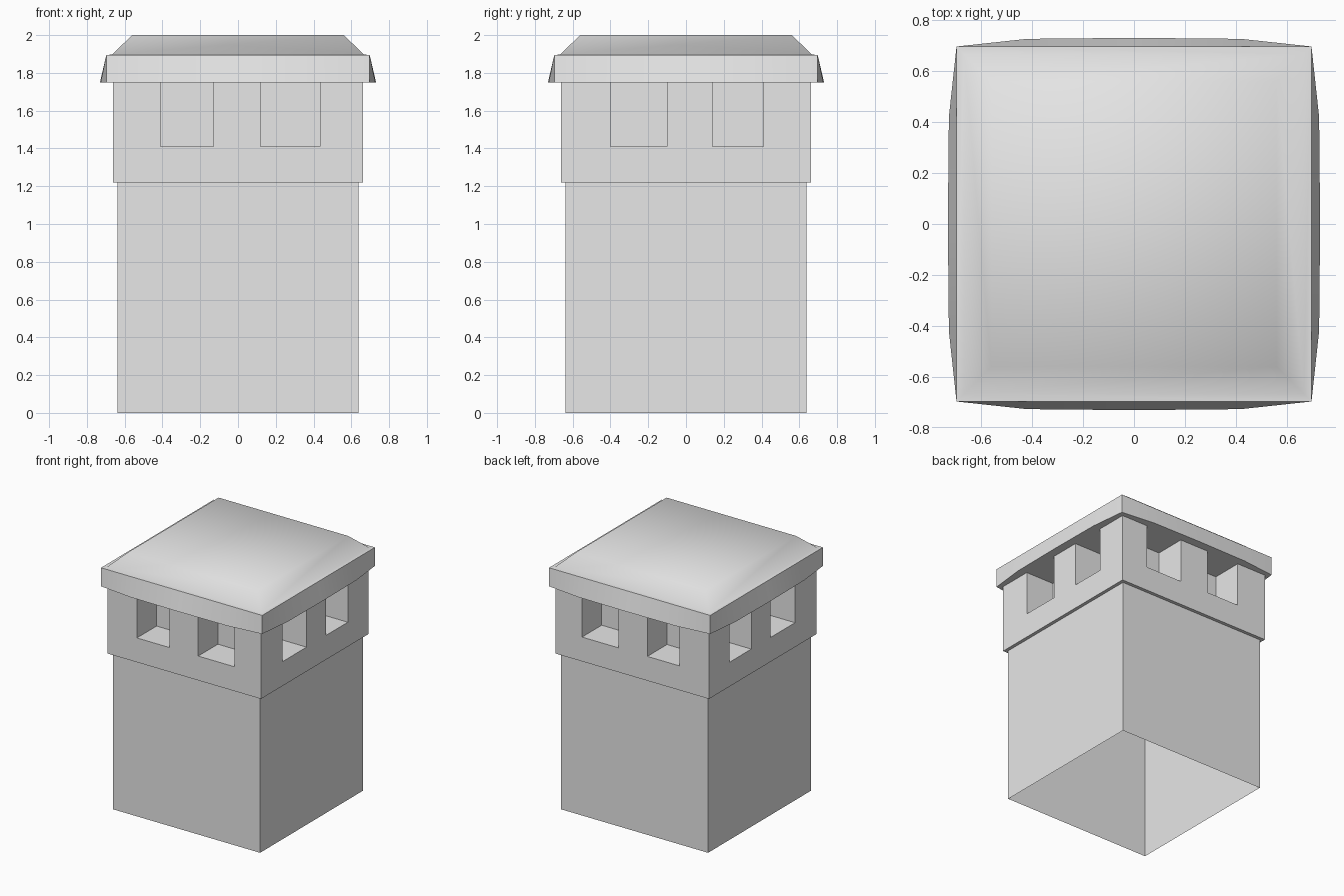
import bpy, bmesh, math
from mathutils import Matrix

cube = bpy.data.objects.get("Cube")
if cube:
    bpy.data.objects.remove(cube, do_unlink=True)

grey = bpy.data.materials.new("light_grey_plaster")
grey.use_nodes = True
grey.diffuse_color = (0.8, 0.8, 0.8, 1)
grey.node_tree.nodes["Principled BSDF"].inputs["Base Color"].default_value = (0.8, 0.8, 0.8, 1)


def add_object(name, bm):
    bmesh.ops.recalc_face_normals(bm, faces=bm.faces)
    mesh = bpy.data.meshes.new(name)
    bm.to_mesh(mesh)
    bm.free()
    mesh.materials.append(grey)
    obj = bpy.data.objects.new(name, mesh)
    bpy.context.collection.objects.link(obj)
    return obj


def square(half, z):
    """Corner points of a level square."""
    return [(-half, -half, z), (half, -half, z), (half, half, z), (-half, half, z)]


def bridge(bm, low, high):
    for i in range(len(low)):
        j = (i + 1) % len(low)
        bm.faces.new((low[i], low[j], high[j], high[i]))


def loft(bm, rings):
    """Skin rings that have equal point counts and close both ends."""
    loops = [[bm.verts.new(p) for p in ring] for ring in rings]
    for low, high in zip(loops, loops[1:]):
        bridge(bm, low, high)
    bm.faces.new(loops[0])
    bm.faces.new(loops[-1])


# Stack with the wider vent band above it
BODY, BAND, CAP_Z = 0.637, 0.663, 1.75
bm = bmesh.new()
loft(bm, [square(BODY, 0), square(BODY, 1.22), square(BAND, 1.22), square(BAND, CAP_Z)])
stack = add_object("chimney_stack", bm)

# Vent pockets: two on each side, open at the top under the cap
INNER, OUTER, SILL, OVER = 0.42, 0.75, 1.41, 1.85
bm = bmesh.new()


def add_pocket(low, high):
    size = [b - a for a, b in zip(low, high)]
    mid = [(a + b) / 2 for a, b in zip(low, high)]
    bmesh.ops.create_cube(bm, size=1, matrix=Matrix.Translation(mid) @ Matrix.Diagonal((*size, 1)))


for near, far in ((-OUTER, -INNER), (INNER, OUTER)):
    for a, b in ((-0.41, -0.13), (0.12, 0.435)):
        add_pocket((a, near, SILL), (b, far, OVER))
    for a, b in ((-0.40, -0.10), (0.14, 0.41)):
        add_pocket((near, a, SILL), (far, b, OVER))
cutter = add_object("vent_cutter", bm)
cutter.hide_render = True

cut = stack.modifiers.new("vents", "BOOLEAN")
cut.operation, cut.solver, cut.object = "DIFFERENCE", "EXACT", cutter
bpy.context.view_layer.objects.active = stack
bpy.ops.object.modifier_apply(modifier=cut.name)
bpy.data.objects.remove(cutter, do_unlink=True)

# Hollow stack: open at the foot, closed above by the cap
bm = bmesh.new()
bm.from_mesh(stack.data)
ends = [f for f in bm.faces if all(v.co.z < 0.01 for v in f.verts)
        or all(v.co.z > CAP_Z - 0.01 for v in f.verts)]
bmesh.ops.delete(bm, geom=ends, context="FACES")
bm.to_mesh(stack.data)
bm.free()

# Cap: skirt bowed outwards along its lower edge, with a bevelled roof
EDGE, EAVE_Z = 0.697, 1.895
side = ((-EDGE, EDGE), (-0.42, 0.727), (0, 0.731), (0.42, 0.727))


def skirt_ring(z, bowed):
    ring = []
    for quarter in range(4):
        turn = Matrix.Rotation(quarter * math.pi / 2, 3, "Z")
        for along, out in side:
            x, y, _ = turn @ Matrix.Identity(3).col[0] * along - turn.col[1] * (out if bowed else EDGE)
            ring.append((x, y, z))
    return ring


bm = bmesh.new()
low, eave = [[bm.verts.new(p) for p in skirt_ring(z, bowed)]
             for z, bowed in ((CAP_Z, True), (EAVE_Z, False))]
bm.faces.new(low)
bridge(bm, low, eave)
foot, top = [[bm.verts.new(p) for p in square(h, z)] for h, z in ((0.667, EAVE_Z + 0.002), (0.56, 2.0))]
n = len(side)
for i in range(4):
    run = [eave[(i * n + k) % len(eave)] for k in range(n + 1)]
    bm.faces.new(run + [foot[(i + 1) % 4], foot[i]])
bridge(bm, foot, top)
bm.faces.new(top)
cap = add_object("chimney_cap", bm)

bpy.ops.object.select_all(action="DESELECT")
cap.select_set(True)
bpy.context.view_layer.objects.active = cap
bpy.ops.object.shade_smooth_by_angle(angle=math.radians(65))
